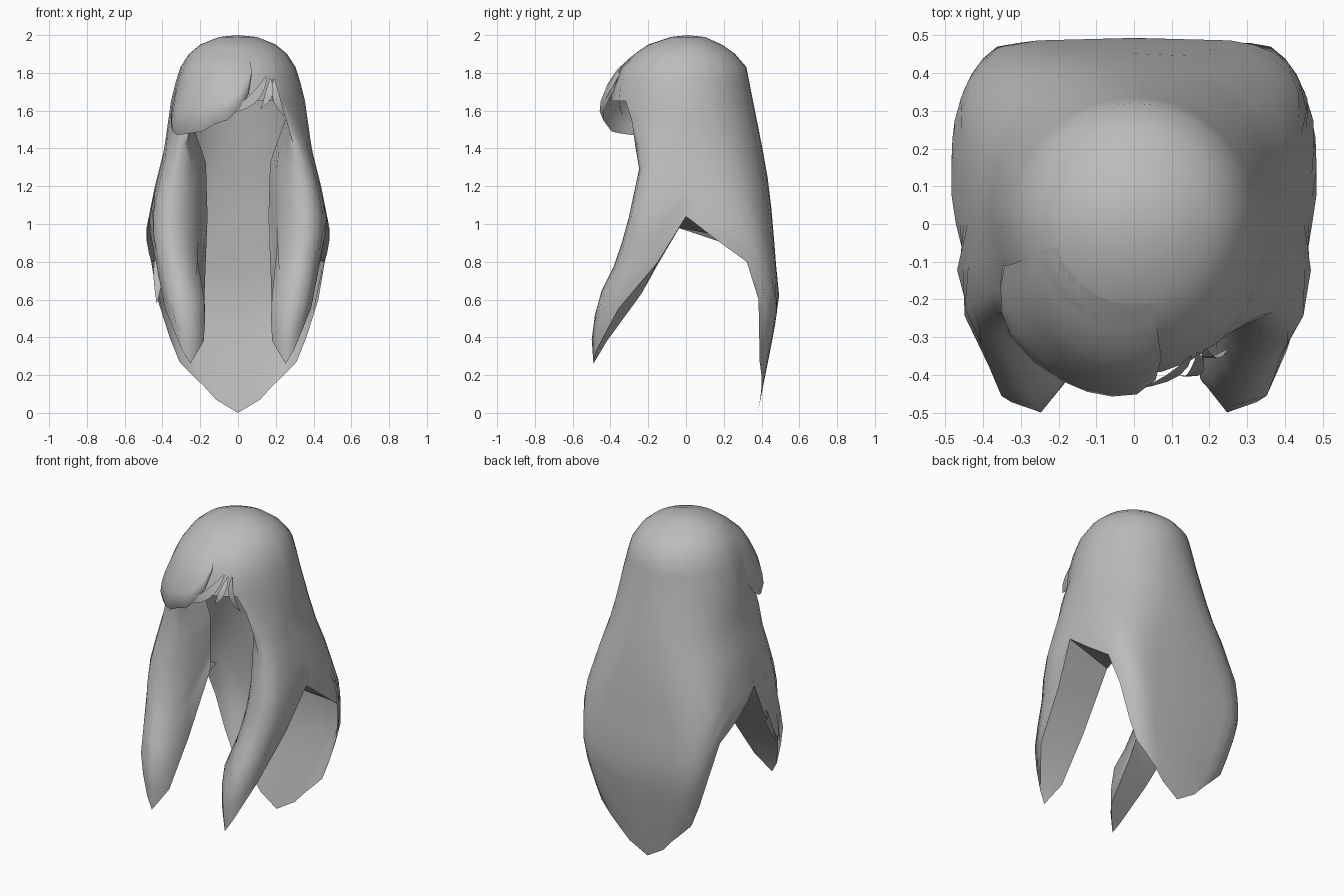
import bpy, bmesh, math
from mathutils import Vector

if "Cube" in bpy.data.objects:
    bpy.data.objects.remove(bpy.data.objects["Cube"])

hair = bpy.data.materials.new("hair grey")
hair.diffuse_color = (0.5, 0.5, 0.5, 1)
hair.use_nodes = True
hair.node_tree.nodes["Principled BSDF"].inputs["Base Color"].default_value = hair.diffuse_color


def lerp(table, z):
    """Linear lookup in a list of (z, value) with falling z."""
    if z >= table[0][0]:
        return table[0][1]
    for (z0, v0), (z1, v1) in zip(table, table[1:]):
        if z >= z1:
            return v0 + (v1 - v0) * (z0 - z) / (z0 - z1)
    return table[-1][1]


# Profiles by height: half width, back depth, front depth, squareness at the back
WIDTH = [(1.99, .10), (1.95, .20), (1.9, .26), (1.83, .305), (1.75, .33), (1.65, .355),
         (1.4, .39), (1.2, .44), (1.05, .47), (.95, .49), (.8, .47), (.6, .44), (.4, .385),
         (.27, .345), (.14, .25), (0, .15)]
BACK = [(1.99, .10), (1.95, .19), (1.9, .26), (1.83, .32), (1.65, .355), (1.4, .405),
        (1.2, .44), (1.0, .46), (.8, .475), (.6, .495), (.4, .46), (.2, .42), (0, .38)]
FRONT = [(1.99, -.08), (1.95, -.2), (1.9, -.27), (1.83, -.34), (1.75, -.38), (1.65, -.4)]
SQUARE = [(1.65, 2.0), (1.3, 2.5), (1.0, 3.6), (.8, 5.5), (.6, 6.5)]
# Front lock: outer x, inner x and foremost y
LOCK_OUT = [(1.0, .48), (.8, .44), (.6, .42), (.4, .36), (.27, .30)]
LOCK_IN = [(1.55, .25), (1.33, .17), (1.0, .16), (.8, .2), (.6, .17), (.4, .17), (.27, .22)]
LOCK_Y = [(1.55, -.28), (1.33, -.24), (1.0, -.31), (.8, -.37), (.6, -.47), (.4, -.5), (.27, -.49)]


def section(deg, z):
    """Point on the head section, 0 = right side, 90 = back."""
    c, s = math.cos(math.radians(deg)), math.sin(math.radians(deg))
    e = 2 / lerp(SQUARE, z) if s > 0 else 1
    x = math.copysign(abs(c) ** e, c) * lerp(WIDTH, z)
    y = abs(s) ** e * lerp(BACK if s > 0 else FRONT, z)
    return Vector((x, y, z))


# Lock columns: crown angle, share of width (low, high), share of depth, bottom height
LOCK = [(0, 1, 1, 0, 1.04), (-12, .98, .98, .4, .8), (-24, .92, .93, .75, .55),
        (-36, .75, .8, .96, .33), (-46, .4, .58, 1, .26), (None, .02, .32, .84, .38),
        (None, 0, .14, .52, .63), (None, 0, 0, .13, .98)]


def lock_point(col, z):
    deg, f_low, f_high, fy, _ = col
    inner = lerp(LOCK_IN, z)
    outer = min(lerp(WIDTH, z), lerp(LOCK_OUT, z))
    fx = f_low + (f_high - f_low) * min(1, max(0, (z - .6) / .4))
    p = Vector((inner + fx * (outer - inner), fy * lerp(LOCK_Y, z), z))
    if deg is None:
        return p
    return section(deg, z).lerp(p, min(1, max(0, (1.55 - z) / .22)))


def strip(bm, cols):
    """Quads between neighbouring columns of points."""
    vs = [[bm.verts.new(p) for p in c] for c in cols]
    for a, b in zip(vs, vs[1:]):
        for i in range(min(len(a), len(b)) - 1):
            bm.faces.new((a[i], a[i + 1], b[i + 1], b[i]))


def finish(bm, name):
    bmesh.ops.remove_doubles(bm, verts=bm.verts, dist=1e-4)
    me = bpy.data.meshes.new(name)
    bm.to_mesh(me)
    bm.free()
    me.shade_smooth()
    me.materials.append(hair)
    ob = bpy.data.objects.new(name, me)
    bpy.context.collection.objects.link(ob)
    return ob


def mirrored(cols):
    return [[Vector((-p.x, p.y, p.z)) for p in c] for c in cols[::-1]]


def falling(zb, rows=10):
    return [1.55 + (zb - 1.55) * i / rows for i in range(rows + 1)]


# Crown, long back panel and both front locks as one welded shell
UPPER = [1.99, 1.975, 1.95, 1.9, 1.83, 1.75, 1.65, 1.55]
PANEL = [(0, 1.04), (2, .98), (6, .91), (12, .85), (20, .8), (26, .6), (35, .4), (45, .27),
         (58, .2), (70, .14), (80, .07), (90, 0)]
panel = PANEL + [(180 - d, z) for d, z in PANEL[-2::-1]]
bm = bmesh.new()
front = [-46, -36, -24, -12]
ring = front + [d for d, _ in panel] + [180 - d for d in front[::-1]]
strip(bm, [[section(d, z) for z in UPPER] for d in ring])
brow = [226, 233, 246, 258, 270, 282, 294, 307, 314]
strip(bm, [[section(d, z) for z in UPPER[:7]] for d in brow])
strip(bm, [[section(d, z) for z in falling(zb)] for d, zb in panel])
right = [[lock_point(c, z) for z in falling(c[4])] for c in LOCK[::-1]]
strip(bm, right)
strip(bm, mirrored(right))
top = Vector((0, 0.01, 2.0))
whole = ring + brow[1:]
for a, b in zip(whole, whole[1:]):
    bm.faces.new([bm.verts.new(p) for p in (top, section(a, 1.99), section(b, 1.99))])
# Slanted corners of the face opening
corner = [section(-53, 1.65), section(-46, 1.55), section(-46, 1.65)]
for tri in (corner, mirrored([corner])[0][::-1]):
    bm.faces.new([bm.verts.new(p) for p in tri])
finish(bm, "hair_shell")

# Underside of each lock, joining its outer and inner lower edges
low = [lock_point(c, c[4]) for c in LOCK]
under = [[low[0], low[7]], [low[1], low[7].lerp(low[6], .55)], [low[2], low[6]],
         [low[3], low[5]], [low[4], low[4].lerp(low[5], .05)]]
bm = bmesh.new()
strip(bm, under)
strip(bm, mirrored(under))
finish(bm, "lock_underside")

# Narrow rim turned in under the side arch
inner = [low[7], Vector((.23, .12, .95)), Vector((.34, .25, .86)), Vector((.42, .35, .81))]
edge = [section(d, z) for d, z in (PANEL[0], PANEL[2], PANEL[3], PANEL[4])]
rim = [[o, i] for o, i in zip(edge, inner)]
bm = bmesh.new()
strip(bm, rim)
strip(bm, mirrored(rim))
finish(bm, "arch_rim")

# Swept fringe bulging over the brow, tucked under at its lower edge
FRINGE = [(-77, 1.79, .1), (-81, 1.69, .14), (-89, 1.61, .16), (-98, 1.55, .16),
          (-107, 1.53, .16), (-117, 1.49, .16), (-128, 1.48, .16), (-140, 1.47, .15),
          (-149, 1.49, .11), (-157, 1.53, .05), (-164, 1.6, .0)]
bm = bmesh.new()
cols = []
for deg, zb, bulge in FRINGE[::-1]:
    col = []
    for i in range(9):
        z = 1.94 + (zb - 1.94) * i / 8
        k = 1.003 + bulge * min(1, max(0, (1.92 - z) / .34))
        if i == 8:
            k -= bulge * .35
        p = section(deg, z)
        col.append(Vector((p.x * k, p.y * k, z)))
    cols.append(col)
strip(bm, cols)
finish(bm, "fringe")


def wisp(name, pts, width):
    """Thin pointed strand, widest in the middle."""
    bm = bmesh.new()
    a, b, c = (Vector(p) for p in pts)
    left, right_side = [], []
    for i in range(7):
        t = i / 6
        p = a * (1 - t) ** 2 + b * 2 * t * (1 - t) + c * t * t
        tangent = ((b - a) * (1 - t) + (c - b) * t).normalized()
        side = tangent.cross(Vector((0, -1, 0))).normalized()
        w = side * width * math.sin(math.pi * min(.99, .05 + .94 * t)) * .5
        left.append(p - w)
        right_side.append(p + w)
    strip(bm, [left, right_side])
    finish(bm, name)


# Loose strands beside the parting and on the lock edge
wisp("fringe_strand_long", [(.15, -.35, 1.78), (.1, -.44, 1.63), (-.06, -.44, 1.59)], .05)
wisp("fringe_strand_middle", [(.17, -.34, 1.77), (.18, -.42, 1.68), (.12, -.4, 1.61)], .04)
wisp("fringe_strand_short", [(.19, -.33, 1.77), (.19, -.38, 1.65), (.25, -.33, 1.57)], .04)
wisp("lock_strand_left", [(-.42, -.12, .9), (-.42, -.2, .75), (-.43, -.27, .58)], .05)
